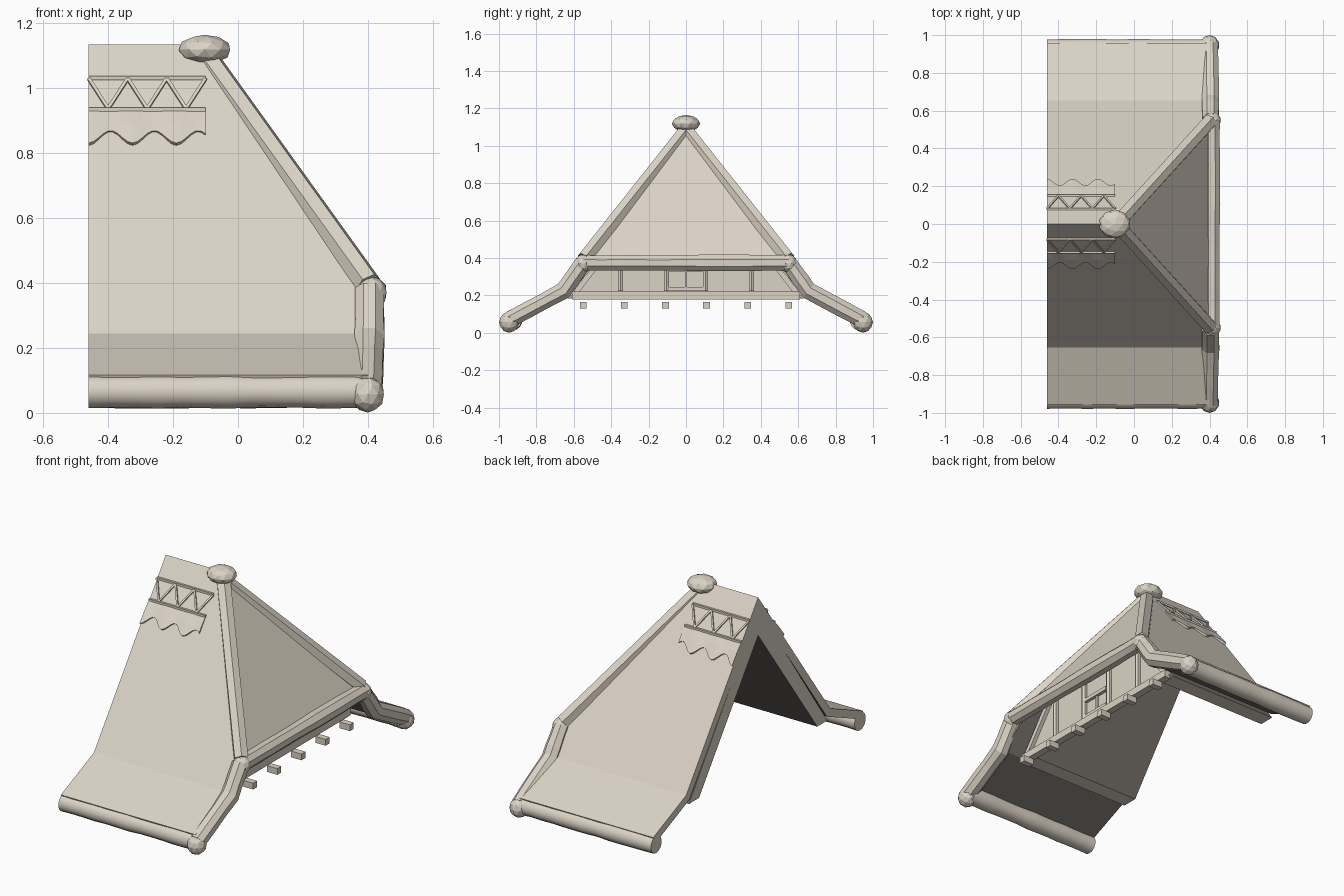
import bpy, bmesh, math, random
from mathutils import Vector, Matrix

if "Cube" in bpy.data.objects:
    bpy.data.objects.remove(bpy.data.objects["Cube"])

random.seed(4)


def material(name, rgb):
    m = bpy.data.materials.new(name)
    m.diffuse_color = (*rgb, 1)
    m.use_nodes = True
    m.node_tree.nodes["Principled BSDF"].inputs["Base Color"].default_value = m.diffuse_color
    return m


mat = material("warm beige", (0.71, 0.65, 0.56))
dark = material("dark underside", (0.22, 0.20, 0.17))


def finish(bm, name, smooth=False):
    bmesh.ops.recalc_face_normals(bm, faces=bm.faces[:])
    me = bpy.data.meshes.new(name)
    for f in bm.faces:
        f.smooth = smooth and len(f.verts) == 4
    bm.to_mesh(me)
    bm.free()
    me.materials.append(mat)
    ob = bpy.data.objects.new(name, me)
    bpy.context.collection.objects.link(ob)
    return ob


def tube(name, pts, r, sides=8, wobble=0.0, cuts=1, smooth=False):
    """Pole along a path; four sides gives a square beam of half width r."""
    pts = [Vector(p) for p in pts]
    path = [a.lerp(b, i / cuts) for a, b in zip(pts, pts[1:]) for i in range(cuts)] + [pts[-1]]
    bm = bmesh.new()
    rings = []
    for i, p in enumerate(path):
        t = (path[min(i + 1, len(path) - 1)] - path[max(i - 1, 0)]).normalized()
        up = Vector((1, 0, 0)) if abs(t.x) < 0.55 else Vector((0, 0, 1))
        u = t.cross(up).normalized()
        v = t.cross(u)
        rr = r * (math.sqrt(2) if sides == 4 else 1) * (1 + random.uniform(-wobble, wobble))
        ring = []
        for k in range(sides):
            a = 2 * math.pi * (k + 0.5) / sides
            ring.append(bm.verts.new(p + (u * math.cos(a) + v * math.sin(a)) * rr))
        rings.append(ring)
    for a, b in zip(rings, rings[1:]):
        for k in range(sides):
            n = (k + 1) % sides
            bm.faces.new((a[k], a[n], b[n], b[k]))
    bm.faces.new(rings[0])
    bm.faces.new(rings[-1])
    return finish(bm, name, smooth)


def knob(name, loc, size, sub=2):
    bm = bmesh.new()
    bmesh.ops.create_icosphere(bm, subdivisions=sub, radius=1)
    bmesh.ops.transform(bm, matrix=Matrix.Translation(loc) @ Matrix.Diagonal((*size, 1)), verts=bm.verts)
    return finish(bm, name)


def on_slope(x, z, side, off=0.0):
    """Point on the steep roof slope at height z, lifted off the surface."""
    return (x, side * ((1.135 - z) * 0.736 + off * 0.806), z + off * 0.593)


# Roof shell: two kinked slopes and a hipped end, dark on the inside
X0, X1 = -0.46, 0.40
bm = bmesh.new()
r0, r1 = bm.verts.new((X0, 0, 1.135)), bm.verts.new((-0.10, 0, 1.135))
corners = []
for s in (1, -1):
    hip = bm.verts.new((X1 + 0.01, s * 0.55, 0.388))
    b0, b1 = [bm.verts.new((x, s * 0.655, 0.245)) for x in (X0, X1)]
    e0, e1 = [bm.verts.new((x, s * 0.955, 0.116)) for x in (X0, X1)]
    bm.faces.new([r0, r1, hip, b1, b0][::s])
    bm.faces.new([b0, b1, e1, e0][::s])
    corners.append(hip)
bm.faces.new((r1, corners[1], corners[0]))
roof = finish(bm, "roof_shell")
if roof.data.polygons[0].normal.z < 0:
    roof.data.flip_normals()
roof.data.materials.append(dark)
mod = roof.modifiers.new("thickness", 'SOLIDIFY')
mod.thickness, mod.offset, mod.use_even_offset = 0.045, -1, True
mod.material_offset = 1

# Thick lining under the steep slopes, cut off by the hip
bm = bmesh.new()
T, ZB = 0.13, 0.185
top_in, y_in = 1.135 - T / 0.593, (1.135 - ZB) * 0.736 - T / 0.806
prof = [(0.63, ZB), (0, 1.07), (-0.63, ZB), (-y_in, ZB), (0, top_in), (y_in, ZB)]
ends = [[bm.verts.new((x, y, z)) for y, z in prof] for x in (X0, 0.25)]
for k in range(6):
    n = (k + 1) % 6
    bm.faces.new((ends[0][k], ends[0][n], ends[1][n], ends[1][k]))
for e in ends:
    for q in ((0, 1, 4, 5), (1, 2, 3, 4)):
        bm.faces.new([e[i] for i in q])
bmesh.ops.bisect_plane(bm, geom=bm.verts[:] + bm.edges[:] + bm.faces[:], plane_co=(-0.14, 0, 1.135),
                       plane_no=(0.747, 0, 0.51), clear_outer=True)
lining = finish(bm, "roof_lining")
lining.data.materials.append(dark)
for p in lining.data.polygons:
    p.material_index = 1 if abs(p.normal.y) > 0.3 else 0

# Ridge finial and hip eave pole
knob("ridge_finial", (-0.103, 0, 1.119), (0.083, 0.076, 0.046))
tube("hip_eave_pole", [(0.412, -0.55, 0.374), (0.412, 0.55, 0.374)], 0.046, 8, 0.06, 10)

for s, side in ((1, "back"), (-1, "front")):
    # Poles along the hip, the gable edge and the eave, with knobs at the joints
    tube(side + "_hip_pole", [(-0.093, 0, 1.085), (0.402, s * 0.545, 0.397)], 0.041, 6)
    tube(side + "_edge_pole",
         [(0.405, s * 0.55, 0.375), (0.405, s * 0.655, 0.225), (0.40, s * 0.945, 0.07)], 0.048, 8, 0.05, 3)
    tube(side + "_eave_roll", [(X0, s * 0.928, 0.066), (0.40, s * 0.928, 0.066)], 0.051, 14, 0.05, 12, True)
    knob(side + "_hip_knob", (0.41, s * 0.55, 0.37), (0.05, 0.045, 0.05))
    knob(side + "_eave_knob", (0.40, s * 0.946, 0.057), (0.052, 0.054, 0.056))

    # Ridge trim: two rails with a zigzag between them
    for z in (1.03, 0.933):
        tube(side + "_trim_rail", [on_slope(X0, z, s, 0.003), on_slope(-0.10, z, s, 0.003)], 0.006, 4)
    for i in range(6):
        za, zb = (1.028, 0.935) if i % 2 == 0 else (0.935, 1.028)
        tube(side + "_trim_zigzag", [on_slope(X0 + 0.06 * i, za, s, 0.003),
                                     on_slope(X0 + 0.06 * (i + 1), zb, s, 0.003)], 0.005, 4)

    # Scalloped thatch skirt below the trim
    bm = bmesh.new()
    n, rows = 24, []
    for i in range(n + 1):
        x = X0 + 0.36 * i / n
        w = math.cos(2 * math.pi * (x - X0) / 0.135)
        rows.append([bm.verts.new(on_slope(x, z, s, o)) for z, o in
                     ((0.935, 0.004), (0.89, 0.008 + 0.002 * w), (0.845 - 0.021 * w, 0.01 + 0.003 * w),
                      (0.845 - 0.021 * w, -0.01), (0.935, -0.01))])
    for a, b in zip(rows, rows[1:]):
        for k in range(5):
            m = (k + 1) % 5
            bm.faces.new((a[k], b[k], b[m], a[m]))
    bm.faces.new(rows[0])
    bm.faces.new(rows[-1])
    finish(bm, side + "_thatch_skirt")

# Gable wall set back under the hip
WX = 0.26
bm = bmesh.new()
face = bm.faces.new([bm.verts.new((WX, y, z)) for y, z in
                     ((-0.62, 0.19), (0.62, 0.19), (0.385, 0.50), (-0.385, 0.50))])
ext = bmesh.ops.extrude_face_region(bm, geom=[face])
bmesh.ops.translate(bm, vec=(-0.02, 0, 0), verts=[v for v in ext["geom"] if isinstance(v, bmesh.types.BMVert)])
finish(bm, "gable_wall")

# Wall timbers: sill, slanted ends, posts
tube("wall_sill", [(WX + 0.01, -0.61, 0.199), (WX + 0.01, 0.61, 0.199)], 0.021, 4)
for s in (1, -1):
    tube("slanted_timber", [(WX + 0.008, s * 0.59, 0.215), (WX + 0.008, s * 0.40, 0.465)], 0.014, 4)
for y in (-0.35, -0.105, 0.105, 0.35):
    tube("wall_post", [(WX + 0.008, y, 0.225), (WX + 0.008, y, 0.45)], 0.016, 6)

# Window frame between the middle posts
for z in (0.235, 0.34):
    tube("window_rail", [(WX + 0.008, -0.09, z), (WX + 0.008, 0.09, z)], 0.011, 4)
tube("window_mullion", [(WX + 0.005, 0, 0.235), (WX + 0.005, 0, 0.34)], 0.006, 4)

# Joist ends under the sill
for i in range(6):
    y = -0.55 + 0.22 * i
    tube("joist_end", [(0.275, y, 0.147), (0.34, y, 0.147)], 0.018, 4)
